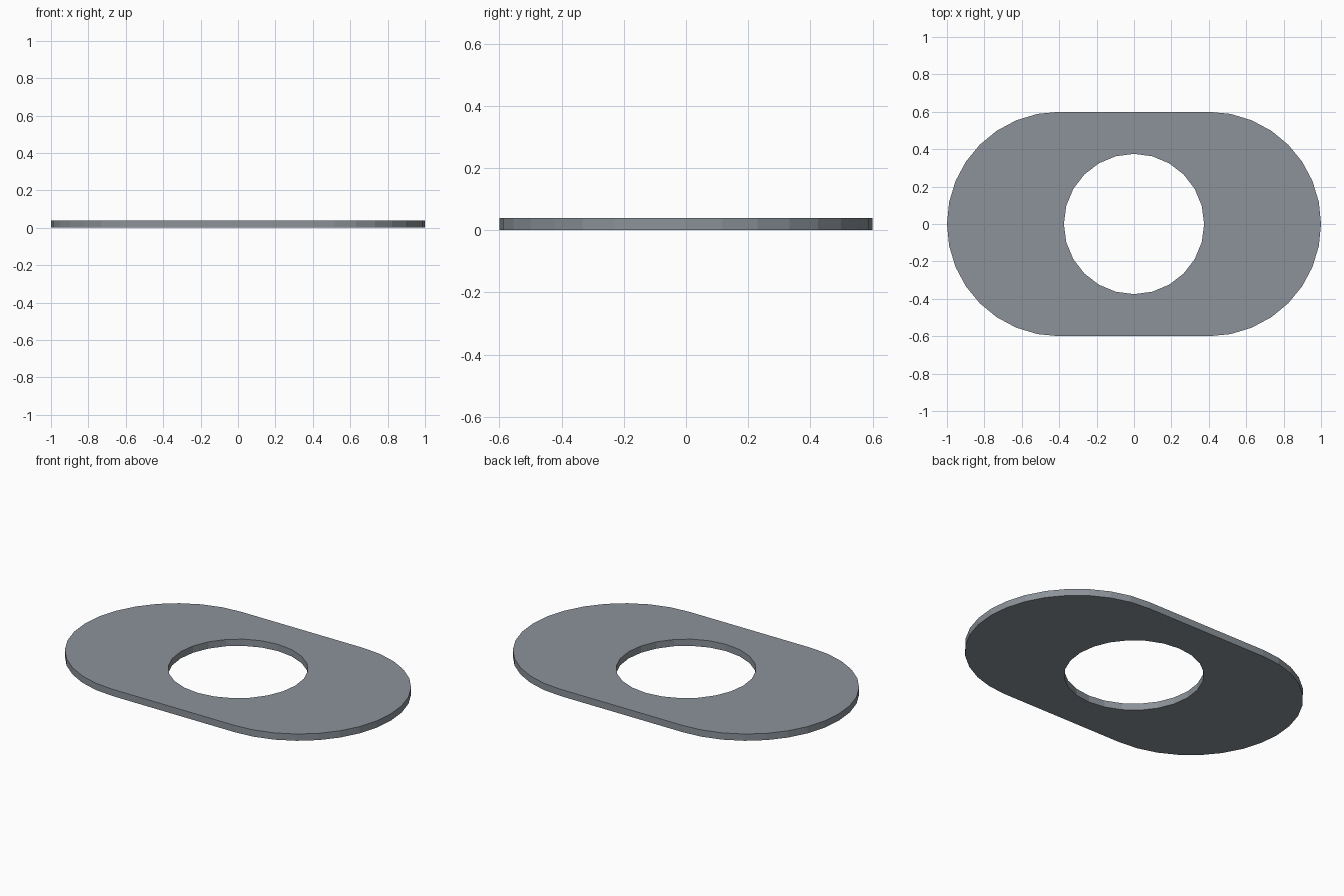
import bpy, bmesh
from math import sin, cos, pi

if "Cube" in bpy.data.objects:
    bpy.data.objects.remove(bpy.data.objects["Cube"])

THICK, END_R, END_X, HOLE_R = 0.04, 0.6, 0.4, 0.375
END_SEGS, HOLE_SEGS = 16, 24

# Outline: two half circles joined by straight sides
outer = []
for cx, start in ((END_X, -pi / 2), (-END_X, pi / 2)):
    for i in range(END_SEGS + 1):
        a = start + pi * i / END_SEGS
        outer.append((cx + END_R * cos(a), END_R * sin(a)))
hole = [(HOLE_R * cos(2 * pi * i / HOLE_SEGS), HOLE_R * sin(2 * pi * i / HOLE_SEGS))
        for i in range(HOLE_SEGS)]

bm = bmesh.new()


def add_loop(points):
    verts = [bm.verts.new((x, y, 0)) for x, y in points]
    return [bm.edges.new((verts[i - 1], verts[i])) for i in range(len(verts))]


# Flat face with a hole, then raised to thickness
edges = add_loop(outer) + add_loop(hole)
bmesh.ops.triangle_fill(bm, edges=edges, use_beauty=True, use_dissolve=False)
result = bmesh.ops.extrude_face_region(bm, geom=bm.faces[:], use_keep_orig=True)
top = [g for g in result["geom"] if isinstance(g, bmesh.types.BMVert)]
bmesh.ops.translate(bm, verts=top, vec=(0, 0, THICK))
bmesh.ops.recalc_face_normals(bm, faces=bm.faces[:])

mesh = bpy.data.meshes.new("slotted_plate")
bm.to_mesh(mesh)
bm.free()
plate = bpy.data.objects.new("slotted_plate", mesh)
bpy.context.collection.objects.link(plate)

# Dark blue-grey metal
metal = bpy.data.materials.new("dark_metal")
metal.diffuse_color = (0.26, 0.29, 0.32, 1)
metal.use_nodes = True
metal.node_tree.nodes["Principled BSDF"].inputs["Base Color"].default_value = metal.diffuse_color
mesh.materials.append(metal)
